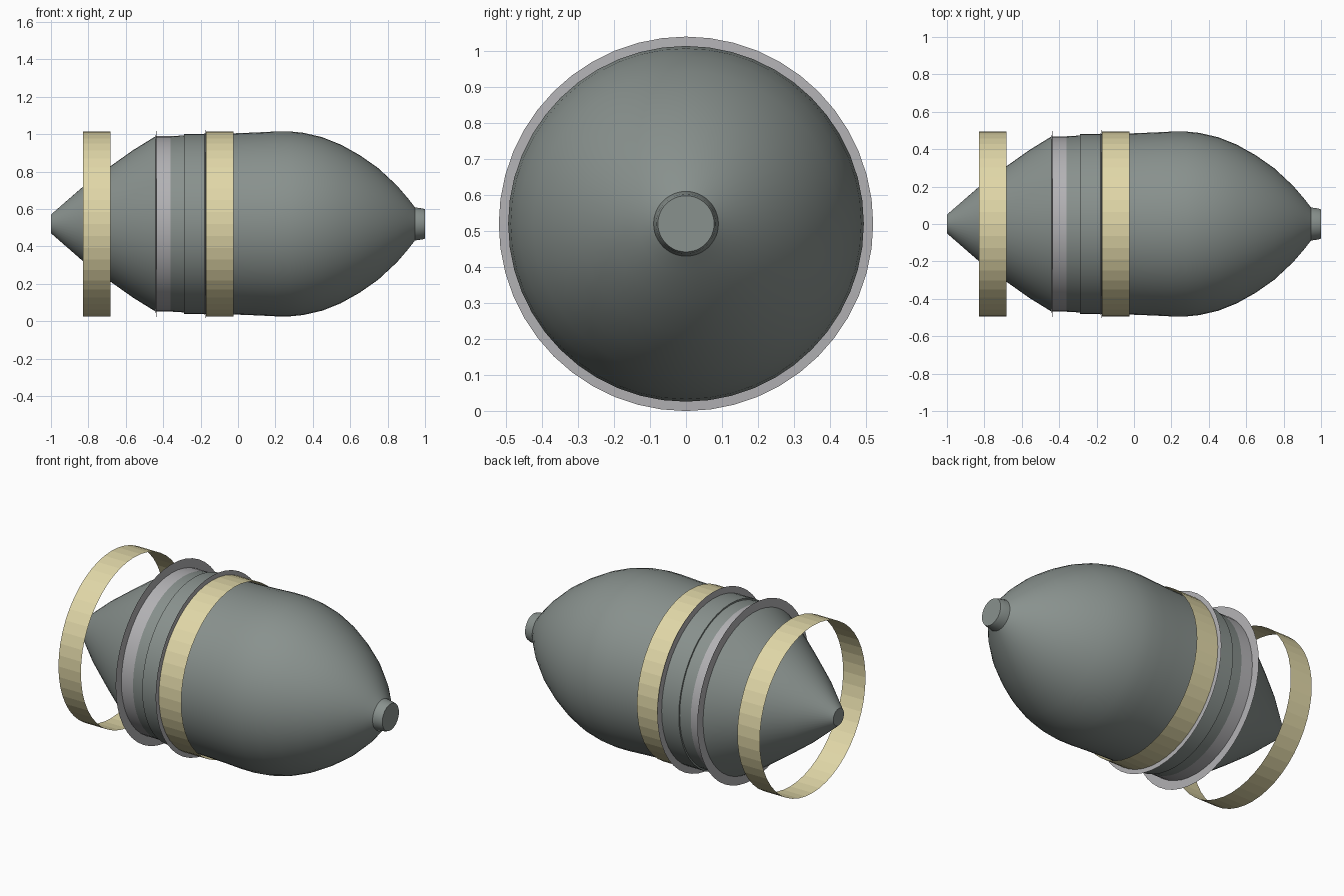
import bpy, bmesh, math

if "Cube" in bpy.data.objects:
    bpy.data.objects.remove(bpy.data.objects["Cube"])

AXIS_Z = 0.52
SIDES = 48


def material(name, rgb):
    m = bpy.data.materials.new(name)
    m.diffuse_color = (*rgb, 1)
    m.use_nodes = True
    m.node_tree.nodes["Principled BSDF"].inputs["Base Color"].default_value = m.diffuse_color
    return m


GREY = material("hull grey", (0.25, 0.285, 0.27))
STEEL = material("pale steel", (0.45, 0.445, 0.46))
CREAM = material("cream yellow", (0.75, 0.68, 0.39))


def revolve(name, profile, mat, smooth=True, caps=False):
    """Spin an (x, radius) profile around the long axis."""
    bm = bmesh.new()
    rings = []
    for x, r in profile:
        rings.append([bm.verts.new((x, r * math.sin(math.tau * i / SIDES),
                                    AXIS_Z + r * math.cos(math.tau * i / SIDES)))
                      for i in range(SIDES)])
    for a, b in zip(rings, rings[1:]):
        for i in range(SIDES):
            j = (i + 1) % SIDES
            bm.faces.new((a[j], a[i], b[i], b[j]))
    if caps:
        bm.faces.new(rings[0])
        bm.faces.new(rings[-1][::-1])
        bmesh.ops.recalc_face_normals(bm, faces=bm.faces)
    mesh = bpy.data.meshes.new(name)
    bm.to_mesh(mesh)
    bm.free()
    mesh.materials.append(mat)
    ob = bpy.data.objects.new(name, mesh)
    bpy.context.collection.objects.link(ob)
    if smooth:
        bpy.context.view_layer.objects.active = ob
        ob.select_set(True)
        bpy.ops.object.shade_smooth_by_angle(angle=math.radians(30))
        ob.select_set(False)
    return ob


# Tapered tail, blunt at its tip
revolve("tail_cone", [(-1, 0.05), (-0.83, 0.198), (-0.68, 0.31), (-0.56, 0.395),
                      (-0.44, 0.469)], GREY, caps=True)

# Stepped collar between tail and main hull
revolve("collar_strip", [(-0.44, 0.469), (-0.36, 0.469)], STEEL)
revolve("collar", [(-0.36, 0.469), (-0.29, 0.473), (-0.29, 0.482), (-0.175, 0.482)], GREY)

# Rounded main hull
revolve("main_hull", [(-0.175, 0.482), (-0.03, 0.484), (0.1, 0.489), (0.2, 0.494),
                      (0.28, 0.494), (0.35, 0.487), (0.45, 0.464), (0.55, 0.424),
                      (0.65, 0.368), (0.75, 0.298), (0.85, 0.205), (0.91, 0.135),
                      (0.945, 0.09)], GREY)

# Short nozzle at the nose
revolve("nose_nub", [(0.94, 0.09), (0.955, 0.087), (0.985, 0.083), (1, 0.078)],
        GREY, caps=True)

# Thin flat flanges
for name, x, inner in (("rear_flange", -0.44, 0.469), ("front_flange", -0.178, 0.482)):
    revolve(name, [(x, inner), (x + 0.002, 0.52), (x + 0.004, inner)], STEEL, smooth=False)

# Faceted thin bands
for name, x in (("rear_band", -0.83), ("front_band", -0.172)):
    revolve(name, [(x, 0.495), (x + 0.147, 0.495)], CREAM, smooth=False)
